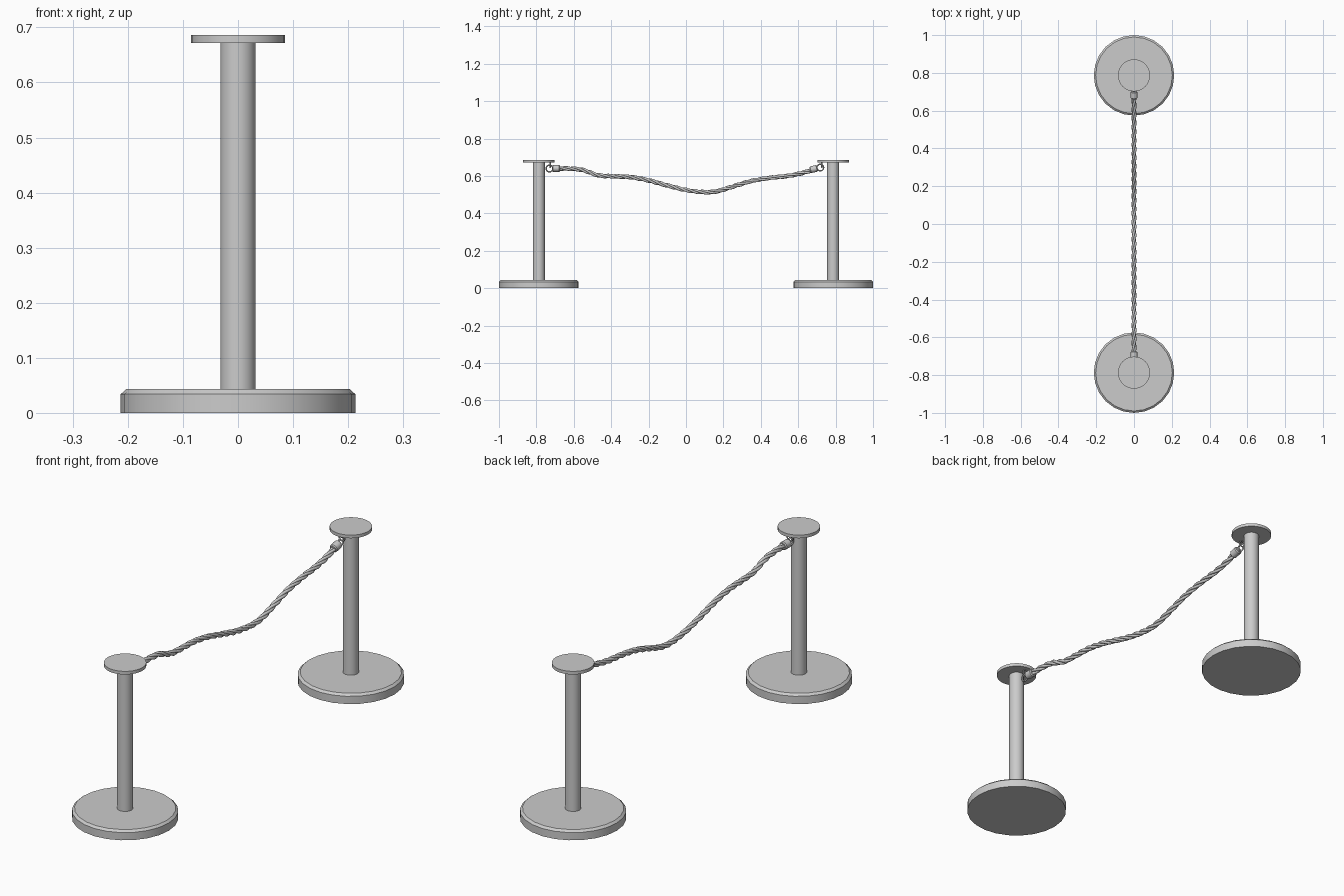
import bpy, math
from mathutils import Vector

if "Cube" in bpy.data.objects:
    bpy.data.objects.remove(bpy.data.objects["Cube"])


def smooth(obj, angle=30):
    bpy.ops.object.select_all(action='DESELECT')
    obj.select_set(True)
    bpy.context.view_layer.objects.active = obj
    bpy.ops.object.shade_smooth_by_angle(angle=math.radians(angle))


def lathe(name, profile, sides, loc, axis=Vector((0, 0, 1))):
    """Closed turned part from (radius, height) points, turned to an axis."""
    rot = Vector((0, 0, 1)).rotation_difference(axis)
    verts, faces = [], []
    for r, h in profile:
        for i in range(sides):
            a = 2 * math.pi * i / sides
            verts.append(rot @ Vector((r * math.cos(a), r * math.sin(a), h)))
    for k in range(len(profile) - 1):
        for i in range(sides):
            j = (i + 1) % sides
            faces.append((k * sides + i, k * sides + j, (k + 1) * sides + j, (k + 1) * sides + i))
    faces.append(tuple(reversed(range(sides))))
    faces.append(tuple(range((len(profile) - 1) * sides, len(profile) * sides)))
    me = bpy.data.meshes.new(name)
    me.from_pydata(verts, [], faces)
    obj = bpy.data.objects.new(name, me)
    bpy.context.collection.objects.link(obj)
    obj.location = loc
    smooth(obj)
    return obj


def ring(name, loc, rot, major, minor):
    bpy.ops.mesh.primitive_torus_add(location=loc, rotation=rot, major_radius=major,
                                     minor_radius=minor, major_segments=20, minor_segments=8)
    obj = bpy.context.object
    obj.name = name
    smooth(obj, 60)


# Rope centre line in (y, z)
path = [(-0.70, 0.640), (-0.62, 0.639), (-0.55, 0.631), (-0.47, 0.604), (-0.39, 0.598),
        (-0.30, 0.594), (-0.20, 0.576), (-0.10, 0.549), (0.0, 0.525), (0.10, 0.513),
        (0.17, 0.519), (0.25, 0.543), (0.35, 0.573), (0.45, 0.590), (0.55, 0.601),
        (0.63, 0.618), (0.69, 0.638)]


def catmull(points, steps):
    p = [Vector((0, y, z)) for y, z in points]
    p = [2 * p[0] - p[1]] + p + [2 * p[-1] - p[-2]]
    out = []
    for i in range(1, len(p) - 2):
        a, b, c, d = p[i - 1:i + 3]
        for s in range(steps):
            t = s / steps
            out.append(0.5 * (2 * b + (c - a) * t + (2 * a - 5 * b + 4 * c - d) * t ** 2
                              + (3 * b - a - 3 * c + d) * t ** 3))
    return out + [p[-2]]


# Two posts: stepped base, pole, cap, and hanging loop
for label, s in (("front", -1), ("back", 1)):
    y = s * 0.787
    lathe(label + "_base", [(0.213, 0), (0.213, 0.034), (0.203, 0.043)], 24, (0, y, 0))
    lathe(label + "_pole", [(0.032, 0.04), (0.032, 0.675)], 32, (0, y, 0))
    lathe(label + "_cap", [(0.085, 0.672), (0.085, 0.686)], 32, (0, y, 0))
    ring(label + "_cap_loop", (0, s * 0.726, 0.659), (math.pi / 2, 0, 0), 0.014, 0.003)

# Rope end fittings: ring and ferrule with a rounded rim
ferrule = [(0.014, 0), (0.018, 0.004), (0.018, 0.036), (0.014, 0.040)]
ring("front_rope_ring", (0, -0.730, 0.640), (0, math.pi / 2, 0), 0.018, 0.0035)
lathe("front_ferrule", ferrule, 20, (0, -0.714, 0.640), Vector((0, 1, 0)))
ring("back_rope_ring", (0, 0.718, 0.645), (0, math.pi / 2, 0), 0.018, 0.0035)
lathe("back_ferrule", ferrule, 20, (0, 0.702, 0.641), Vector((0, -1, -0.22)).normalized())

# Twisted rope: three strands wound about the centre line
centre = catmull(path, 14)
for k in range(3):
    cu = bpy.data.curves.new("rope_strand", 'CURVE')
    cu.dimensions = '3D'
    cu.bevel_depth = 0.0065
    cu.bevel_resolution = 2
    cu.use_fill_caps = True
    sp = cu.splines.new('POLY')
    sp.points.add(len(centre) - 1)
    dist = 0
    for i, c in enumerate(centre):
        t = (centre[min(i + 1, len(centre) - 1)] - centre[max(i - 1, 0)]).normalized()
        if i:
            dist += (c - centre[i - 1]).length
        a = 2 * math.pi * (dist / 0.14 + k / 3)
        side = Vector((1, 0, 0))
        q = c + 0.0065 * (math.cos(a) * side + math.sin(a) * t.cross(side))
        sp.points[i].co = (*q, 1)
    obj = bpy.data.objects.new("rope_strand_%d" % (k + 1), cu)
    bpy.context.collection.objects.link(obj)
    bpy.ops.object.select_all(action='DESELECT')
    obj.select_set(True)
    bpy.context.view_layer.objects.active = obj
    bpy.ops.object.convert(target='MESH')
    smooth(bpy.context.object, 60)
